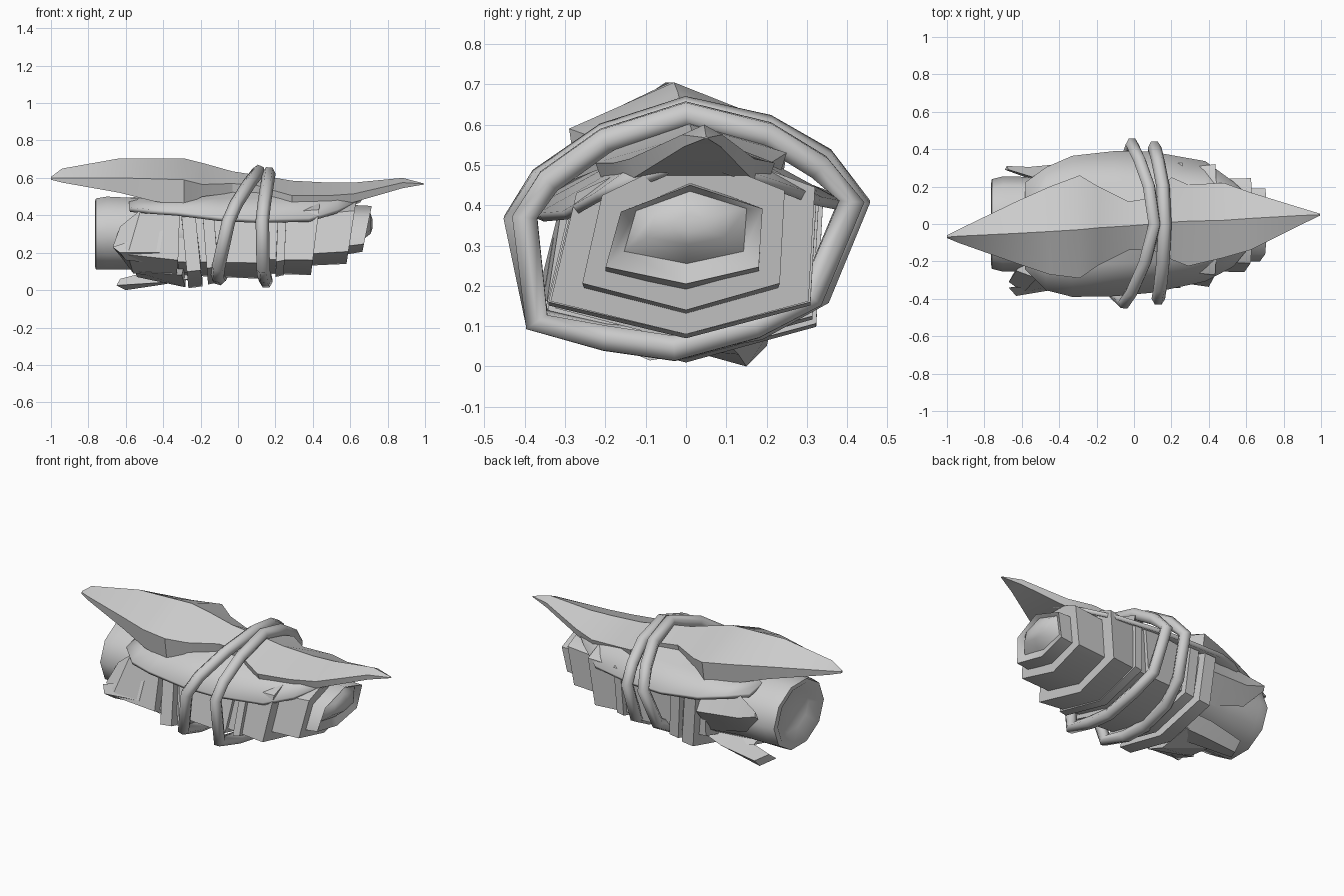
import bpy, bmesh, math
from mathutils import Vector

gray = bpy.data.materials.new("husk gray")
gray.diffuse_color = (0.6, 0.6, 0.6, 1)


def make(name, rings, closed=True, cap=True, loop=False, angle=50, thick=0):
    """Skin a list of cross-sections into one object."""
    bm = bmesh.new()
    vs = [[bm.verts.new(p) for p in r] for r in rings]
    n, m = len(vs), len(vs[0])
    for i in range(n if loop else n - 1):
        a, b = vs[i], vs[(i + 1) % n]
        for j in range(m if closed else m - 1):
            k = (j + 1) % m
            bm.faces.new((a[j], a[k], b[k], b[j]))
    if cap and closed and not loop:
        bm.faces.new(vs[0][::-1])
        bm.faces.new(vs[-1])
    bmesh.ops.remove_doubles(bm, verts=bm.verts, dist=0.0005)
    bmesh.ops.recalc_face_normals(bm, faces=bm.faces)
    me = bpy.data.meshes.new(name)
    bm.to_mesh(me)
    bm.free()
    ob = bpy.data.objects.new(name, me)
    bpy.context.collection.objects.link(ob)
    me.materials.append(gray)
    if thick:
        mod = ob.modifiers.new("thickness", 'SOLIDIFY')
        mod.thickness = thick
        mod.offset = 0
    bpy.ops.object.select_all(action='DESELECT')
    ob.select_set(True)
    bpy.context.view_layer.objects.active = ob
    bpy.ops.object.shade_smooth_by_angle(angle=math.radians(angle))
    return ob


def hexa(x, w, zt, zb, s=1.0, lean=0.0):
    """Six-sided section with points at top and bottom; lean shifts the top in x."""
    h, zm, yc = zt - zb, (zt + zb) / 2, 0.01
    pts = [(0.01, zt), (w, zt - .24 * h), (w * .95, zb + .17 * h),
           (0, zb), (-w * 1.05, zb + .17 * h), (-w * .85, zt - .27 * h)]
    return [(x + lean * (zm + (z - zm) * s - zm) / h, yc + (y - yc) * s, zm + (z - zm) * s)
            for y, z in pts]


# stepped body segments, narrowing towards the right end
for name, a, b in [
        ("middle_segment", (-.32, .28, .50, .08), (.16, .31, .56, .06)),
        ("wide_segment", (.10, .28, .52, .09), (.42, .32, .56, .08)),
        ("narrow_segment", (.36, .24, .50, .13), (.61, .245, .53, .14))]:
    make(name, [hexa(*a), hexa(*b, lean=.06)])

# tip with a recessed domed end
make("body_tip", [hexa(.52, .19, .46, .18), hexa(.69, .19, .45, .205, 1, .05),
                  hexa(.67, .19, .46, .23, .78, .05), hexa(.71, .19, .46, .25, .5),
                  hexa(.72, .19, .46, .25, .2)], angle=65)


# rounded left end
def oval(x, w, h, zc, n=10):
    return [(x, w * math.cos(2 * math.pi * i / n), zc + h * math.sin(2 * math.pi * i / n))
            for i in range(n)]


make("rounded_end", [oval(-.72, .15, .12, .31), oval(-.765, .21, .18, .30),
                     oval(-.76, .24, .20, .30), oval(-.70, .255, .205, .305),
                     oval(-.50, .25, .20, .30), oval(-.25, .28, .22, .30)], angle=60)


# flat straps around the body
def strap(name, x0, x1, w, zt, zb, tilt):
    make(name, [hexa(x0, w * .9, zt - .03, zb + .04, 1, tilt), hexa(x0, w, zt, zb, 1, tilt),
                hexa(x1, w, zt, zb + .01, 1, tilt), hexa(x1, w * .9, zt - .03, zb + .05, 1, tilt)],
         angle=30)


strap("left_strap", -.29, -.215, .34, .53, .01, -.05)
strap("inner_strap", -.18, -.12, .33, .54, .03, -.04)
strap("right_strap", .21, .255, .325, .55, .07, .02)


# ropes tied round the bundle, as tubes following a closed path
def rope(name, path, r=.036, sides=6):
    n, rings = len(path), []
    mid = sum((Vector(p) for p in path), Vector()) / n
    for i, p in enumerate(path):
        p = Vector(p)
        t = (Vector(path[(i + 1) % n]) - Vector(path[i - 1])).normalized()
        u = (p - mid)
        u = (u - t * u.dot(t)).normalized()
        v = t.cross(u)
        rings.append([p + r * (u * math.cos(a) + v * math.sin(a))
                      for a in (2 * math.pi * (k + .5) / sides for k in range(sides))])
    make(name, rings, loop=True, angle=65)


rope("upright_rope", [
    (.165, 0, .625), (.155, .20, .575), (.13, .33, .495), (.11, .41, .41), (.12, .31, .17),
    (.14, .17, .10), (.15, -.03, .045), (.14, -.20, .07), (.135, -.37, .11),
    (.13, -.40, .37), (.14, -.34, .46), (.155, -.20, .56)])
rope("slanted_rope", [
    (.11, 0, .635), (.08, .20, .59), (.03, .34, .51), (-.01, .425, .41), (-.04, .33, .18),
    (-.08, .18, .10), (-.10, -.03, .06), (-.11, -.20, .075), (-.105, -.37, .12),
    (-.05, -.42, .37), (-.01, -.36, .46), (.06, -.20, .57)])

# long top leaf: x, front y, back y, ridge y, ridge z, rim z, lower rim z
leaf = [(-1, -.075, -.06, -.07, .605, .60, .59), (-.94, -.10, -.03, -.065, .65, .60, .575),
        (-.63, -.21, .12, -.05, .705, .60, .52), (-.45, -.27, .20, -.04, .705, .595, .475),
        (-.29, -.29, .26, -.03, .705, .59, .45), (-.19, -.22, .20, -.02, .68, .565, .50),
        (-.03, -.14, .12, -.01, .635, .57, .52), (.10, -.14, .14, 0, .615, .56, .51),
        (.20, -.19, .25, .01, .60, .53, .47), (.29, -.225, .21, .015, .585, .505, .455),
        (.48, -.18, .22, .02, .575, .505, .455), (.62, -.14, .17, .03, .575, .515, .47),
        (.88, -.01, .09, .045, .60, .575, .545), (.995, .045, .055, .05, .57, .568, .565)]
make("top_leaf", [[(x, f * .92 + c * .08, lo), (x, f, rim), (x, c, top),
                   (x, b, rim), (x, b * .92 + c * .08, lo)]
                  for x, f, b, c, top, rim, lo in leaf], angle=25)

# broad leaf arched over the body: x, front y, front z, back y, back z, ridge z
cover = [(-.58, -.24, .43, .22, .45, .48), (-.47, -.35, .42, .30, .44, .50),
         (-.33, -.385, .41, .36, .42, .53), (-.10, -.38, .38, .385, .40, .56),
         (.10, -.36, .37, .38, .40, .57), (.38, -.30, .375, .33, .41, .565),
         (.53, -.22, .42, .22, .45, .55), (.66, -.06, .48, .10, .49, .52)]
make("cover_leaf", [[(x, f, fz), (x, f * .55, fz * .45 + r * .55), (x, .02, r),
                     (x, b * .55, bz * .45 + r * .55), (x, b, bz)]
                    for x, f, fz, b, bz, r in cover], closed=False, thick=.025, angle=25)

# husk petals splayed out at the left: front and back
make("front_petal", [
    [(-.67, -.31, .23), (-.63, -.25, .34), (-.60, -.20, .30), (-.62, -.22, .17)],
    [(-.59, -.365, .19), (-.52, -.29, .43), (-.50, -.15, .44), (-.56, -.16, .09)],
    [(-.32, -.345, .16), (-.31, -.30, .45), (-.31, -.10, .46), (-.33, -.16, .06)]], angle=20)
make("front_petal_point", [
    [(-.67, -.34, .23), (-.63, -.385, .20), (-.60, -.33, .16)],
    [(-.40, -.33, .32), (-.42, -.35, .20), (-.42, -.26, .14)]], angle=20)
make("back_petal", [
    [(-.69, .29, .36), (-.68, .31, .38), (-.67, .29, .40)],
    [(-.58, .25, .24), (-.56, .305, .34), (-.54, .25, .45)],
    [(-.30, .20, .16), (-.30, .33, .32), (-.30, .24, .46)]], angle=20)

# loose tail below
make("bottom_tail", [
    [(-.65, .06, .025), (-.60, .15, 0), (-.60, .20, .05), (-.63, .10, .06)],
    [(-.42, .02, .04), (-.40, .13, .03), (-.38, .21, .09), (-.40, .08, .12)],
    [(-.25, -.04, .06), (-.24, .10, .06), (-.24, .18, .12), (-.25, .06, .16)]], angle=20)
make("bottom_petal", [
    [(-.55, -.18, .10), (-.54, 0, .07), (-.54, .12, .10), (-.54, 0, .16)],
    [(-.30, -.24, .08), (-.28, -.09, .015), (-.28, .12, .05), (-.28, 0, .16)]], angle=20)
